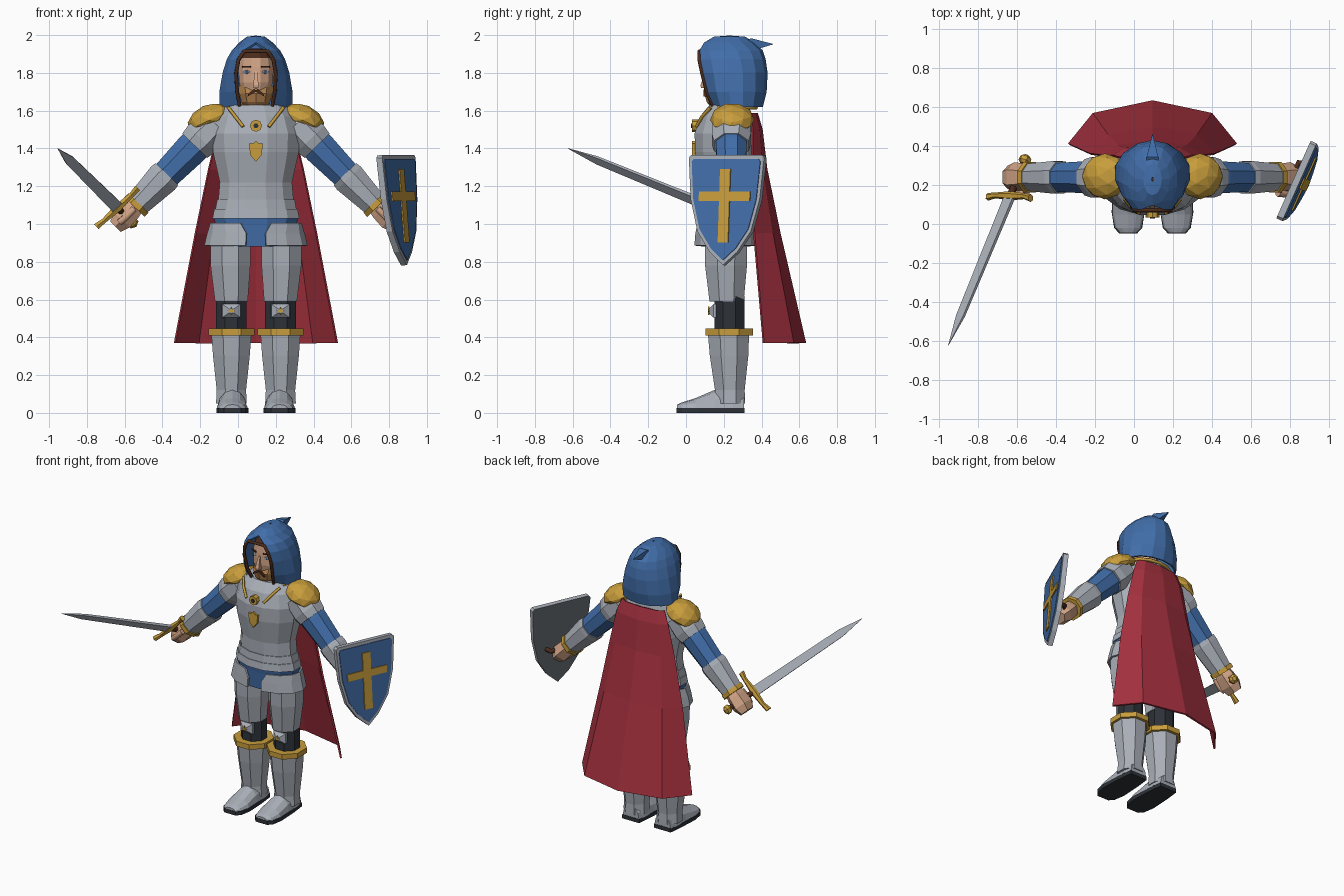
import bpy, bmesh
from math import sin, cos, asin, pi
from mathutils import Vector as V

cube = bpy.data.objects.get("Cube")
if cube:
    bpy.data.objects.remove(cube, do_unlink=True)


def colour(name, r, g, b):
    m = bpy.data.materials.new(name)
    m.use_nodes = True
    m.diffuse_color = (r, g, b, 1)
    m.node_tree.nodes["Principled BSDF"].inputs["Base Color"].default_value = (r, g, b, 1)
    return m


steel = colour("steel", .40, .43, .48)
dark_steel = colour("dark_steel", .14, .155, .165)
blue = colour("blue_cloth", .054, .156, .40)
gold = colour("gold", .58, .34, .045)
red = colour("red_cloth", .37, .03, .048)
black = colour("black_leather", .026, .032, .04)
brown = colour("brown_leather", .07, .024, .012)
skin = colour("skin", .64, .37, .24)
beard_tan = colour("beard_tan", .44, .22, .075)
white = colour("eye_white", .75, .75, .73)

X, Y, Z = V((1, 0, 0)), V((0, 1, 0)), V((0, 0, 1))
CX, CY = .095, .21          # body axis


def make(name, bm, mat, second=None, rule=None):
    bmesh.ops.remove_doubles(bm, verts=bm.verts, dist=.0005)
    bmesh.ops.recalc_face_normals(bm, faces=bm.faces)
    me = bpy.data.meshes.new(name)
    me.materials.append(mat)
    if second:
        me.materials.append(second)
        for f in bm.faces:
            f.material_index = int(rule(f))
    bm.to_mesh(me)
    bm.free()
    ob = bpy.data.objects.new(name, me)
    bpy.context.collection.objects.link(ob)
    return ob


def bridge(bm, rows, closed):
    for a, b in zip(rows, rows[1:]):
        for i in range(len(a) if closed else len(a) - 1):
            j = (i + 1) % len(a)
            bm.faces.new((a[i], a[j], b[j], b[i]))


def loft(name, mat, rings, u=X, v=Y, n=8, half=False, second=None, rule=None):
    """Closed solid through elliptical rings (centre, radius u, radius v)."""
    bm = bmesh.new()
    angles = [pi * i / n for i in range(n + 1)] if half else [2 * pi * (i + .5) / n for i in range(n)]
    rows = [[bm.verts.new(V(c) + u * ru * cos(a) + v * rv * sin(a)) for a in angles] for c, ru, rv in rings]
    bridge(bm, rows, True)
    bm.faces.new(rows[0])
    bm.faces.new(rows[-1])
    return make(name, bm, mat, second, rule)


def shell(name, mat, levels, n, side=1, thick=.012):
    """Open sheet through arcs (z, centre y, rx, ry, start, end); angle 0 is the front."""
    bm = bmesh.new()
    rows = []
    for z, cy, rx, ry, a0, a1 in levels:
        angles = [a0 + (a1 - a0) * i / n for i in range(n + 1)]
        rows.append([bm.verts.new((CX + side * rx * sin(a), cy - ry * cos(a), z)) for a in angles])
    bridge(bm, rows, False)
    ob = make(name, bm, mat)
    mod = ob.modifiers.new("thickness", "SOLIDIFY")
    mod.thickness, mod.offset = thick, 0
    return ob


def prism(name, mat, outline, origin, u, v, depth, second=None, rule=None):
    bm = bmesh.new()
    w = u.cross(v) * depth / 2
    rows = [[bm.verts.new(V(origin) + u * p + v * q + w * s) for p, q in outline] for s in (-1, 1)]
    bridge(bm, rows, True)
    bm.faces.new(rows[0])
    bm.faces.new(rows[1])
    return make(name, bm, mat, second, rule)


def tube(name, mat, points, r):
    cu = bpy.data.curves.new(name, "CURVE")
    cu.dimensions, cu.bevel_depth, cu.bevel_resolution, cu.use_fill_caps = "3D", r, 1, True
    sp = cu.splines.new("POLY")
    sp.points.add(len(points) - 1)
    for p, co in zip(sp.points, points):
        p.co = (*co, 1)
    cu.materials.append(mat)
    ob = bpy.data.objects.new(name, cu)
    bpy.context.collection.objects.link(ob)


def mirrored(half):
    return half + [(-p, q) for p, q in reversed(half) if p]


def rect(w, h):
    return [(-w, -h), (w, -h), (w, h), (-w, h)]


def upright(x, rings):
    return [((x, cy, z), rx, ry) for z, cy, rx, ry in rings]


# Breastplate with stepped waist lames
loft("breastplate", steel, upright(CX, [
    (1.03, CY, .238, .158), (1.08, CY, .228, .152), (1.08, CY, .222, .147), (1.13, CY, .212, .143),
    (1.13, CY, .206, .138), (1.22, CY, .198, .14), (1.38, CY, .235, .168), (1.48, CY, .24, .17),
    (1.57, CY, .21, .14), (1.63, CY + .02, .16, .11)]), n=12)
loft("skirt", blue, upright(CX, [(.88, CY, .2, .135), (1.0, CY, .222, .145), (1.035, CY, .232, .15)]), n=12)
loft("neck", skin, upright(CX, [(1.58, .23, .08, .08), (1.7, .23, .08, .08)]))

# Cape
shell("cape", red, [(z, cy, rx, ry, pi / 2, 3 * pi / 2) for z, cy, rx, ry in (
    (1.585, .34, .165, .035), (1.5, .35, .2, .05), (1.29, .35, .25, .075),
    (.95, .36, .32, .135), (.37, .41, .43, .22))], 4)

# Chest ornaments
prism("brooch", gold, [(.032 * cos(pi * i / 4), .032 * sin(pi * i / 4)) for i in range(8)], (CX, .05, 1.52), X, Z, .035)
prism("brooch_gem", black, [(.014 * cos(pi * i / 3), .014 * sin(pi * i / 3)) for i in range(6)], (CX, .031, 1.52), X, Z, .008)
prism("chest_emblem", gold, mirrored([(0, -.055), (.03, -.02), (.037, .04), (.015, .04), (0, .055)]),
      (CX, .043, 1.385), X, Z, .02)

# Head
loft("head", skin, upright(CX, [(1.63, .2, .05, .05), (1.68, .2, .075, .085), (1.75, .2, .092, .1),
     (1.83, .205, .097, .1), (1.88, .21, .09, .098), (1.93, .22, .06, .07)]), n=12,
     second=brown, rule=lambda f: f.calc_center_median().z > 1.88)
loft("beard", beard_tan, upright(CX, [(1.615, .19, .055, .055), (1.645, .19, .08, .08), (1.69, .193, .092, .096),
     (1.73, .21, .1, .095)]), n=10)
loft("nose", skin, upright(CX, [(1.72, .1, .018, .03), (1.735, .1, .02, .032), (1.81, .11, .01, .012)]), n=4)
prism("moustache", brown, mirrored([(0, .005), (.045, -.02), (.04, -.005), (.012, .018), (0, .014)]),
      (CX, .1, 1.695), X, Z, .015)
for s, side in ((-1, "right"), (1, "left")):
    u = V((.9, s * .44, 0)).normalized()
    eye = V((CX + s * .05, .117, 1.805))
    out = u.cross(Z)
    prism(side + "_eye", white, [(-.02, 0), (0, -.011), (.02, 0), (0, .011)], eye, u, Z, .009)
    prism(side + "_iris", blue, rect(.007, .008), eye + out * .004, u, Z, .006)
    prism(side + "_eyebrow", brown, rect(.024, .004), eye + Z * .028, u, Z, .009)

# Hood: height, front edge, back edge, half width, half opening
hood, rim = [], []
for z, yf, yb, rx, ox in ((1.62, .15, .40, .19, .085), (1.70, .115, .42, .189, .1), (1.80, .09, .425, .17, .105),
                          (1.87, .075, .415, .148, .092), (1.915, .075, .40, .124, .062),
                          (1.955, .1, .36, .085, 0), (1.985, .15, .31, .045, 0), (1.99, .22, .24, .003, 0)):
    a = asin(ox / rx)
    ry = (yb - yf) / (1 + cos(a))
    hood.append((z, yb - ry, rx, ry, a, 2 * pi - a))
    if ox:
        rim.append((ox, yf, z))
shell("hood", blue, hood, 12, thick=.014)
loft("hood_peak", blue, [((CX, .30, 1.93), .05, .045), ((CX, .345, 1.95), .042, .047), ((CX, .46, 1.952), .002, .002)],
     u=X, v=Z, n=4)
tube("hood_trim", brown, [(CX - x, y - .004, z) for x, y, z in rim] + [(CX + x, y - .004, z) for x, y, z in reversed(rim)], .011)
tube("cape_cord", gold, [(CX + .17 * sin(a), .245 - .125 * cos(a), 1.615) for a in
                         [pi * (.3 + 1.4 * i / 10) for i in range(11)]], .011)

for s, side in ((-1, "right"), (1, "left")):
    def at(off, y, z):
        return V((CX + s * off, y, z))

    tube(side + "_chest_cord", gold, [at(.145, .13, 1.615), at(.11, .085, 1.57), at(.068, .055, 1.515)], .009)

    # Hip plate
    shell(side + "_hip_plate", steel, [(1.005, CY, .236, .152, .35, 2.9), (.95, CY, .252, .158, .2, 2.95),
                                       (.885, CY, .268, .163, .2, 2.95)], 6, s)

    # Leg
    x = CX + s * .13
    loft(side + "_thigh", steel, [((x, .215, .59), .094, .098), (at(.135, .212, .78), .114, .12),
                                  (at(.135, .212, .92), .115, .122)])
    loft(side + "_knee", black, upright(x, [(.4, .23, .088, .086), (.62, .23, .088, .086)]))
    loft(side + "_knee_plate", steel, [((x, .16, .54), .07, .052), ((x, .145, .54), .068, .05), ((x, .122, .54), .02, .016)],
         u=X, v=Z, n=4)
    prism(side + "_knee_star", gold, [((.022, .008)[i % 2] * sin(pi * i / 4), (.022, .008)[i % 2] * cos(pi * i / 4))
                                      for i in range(8)], (x, .12, .54), X, Z, .008)
    loft(side + "_greave", steel, upright(x, [(.05, .232, .088, .088), (.12, .232, .084, .085), (.3, .228, .105, .11),
                                              (.42, .225, .115, .118)]))
    loft(side + "_greave_band", gold, upright(x, [(.41, .228, .132, .136), (.446, .228, .132, .136)]))

    # Boot
    x = CX + s * .125
    prism(side + "_sole", black, mirrored([(.045, -.05), (.072, -.02), (.085, .06), (.078, .2), (.066, .31)]),
          (x, 0, .0135), X, Y, .027)
    loft(side + "_boot", steel, [((x, y, .026), w, h) for y, w, h in (
        (.307, .064, .08), (.25, .075, .105), (.15, .078, .095), (.05, .082, .052), (-.02, .068, .03), (-.047, .04, .018))],
        u=X, v=Z, n=6, half=True)

    # Arm, built along a line sloping down and out
    down = V((s * .7, 0, -.714)).normalized()
    across = down.cross(Y)

    def limb(name, mat, rings, n=8):
        loft(side + name, mat, [(at(.24, .24, 1.5) + down * t, a, b) for t, a, b in rings], u=across, v=Y, n=n)

    limb("_spaulder", steel, [(-.04, .1, .105), (.07, .108, .112), (.12, .1, .1)])
    limb("_sleeve", blue, [(0, .09, .09), (.14, .095, .088), (.38, .08, .078)])
    limb("_bracer", steel, [(.33, .09, .088), (.36, .095, .09), (.56, .072, .075)])
    limb("_cuff_band", gold, [(.545, .08, .084), (.575, .08, .084)])
    limb("_fist", skin, [(.55, .05, .055), (.6, .062, .07), (.67, .066, .078), (.72, .045, .06)], 6)
    tube(side + "_thumb", skin, [at(.645, .16, 1.08), at(.69, .155, 1.035), at(.72, .17, 1.01)], .02)

    # Gold shoulder dome
    bm = bmesh.new()
    bmesh.ops.create_icosphere(bm, subdivisions=2, radius=1)
    for vert in bm.verts:
        p = vert.co.copy()
        vert.co = at(.245, .245, 1.55) + V((s * .9, 0, -.42)) * p.x * .125 + Y * p.y * .118 \
            + V((s * .42, 0, .9)) * max(p.z, -.25) * .083
    make(side + "_shoulder_guard", bm, gold)

# Sword
guard = V((-.637, .145, 1.085))
aim = (V((-.955, -.625, 1.40)) - guard)
length = aim.length
aim.normalize()
wide = (V((.22, 0, .2)) - aim * aim.dot(V((.22, 0, .2)))).normalized()
flat = aim.cross(wide)
loft("sword_blade", steel, [(guard + aim * t, w, d) for t, w, d in (
    (0, .046, .013), (length * .8, .036, .01), (length, .001, .001))], u=wide, v=flat, n=4).data
bm = bmesh.new()
loft("sword_guard", gold, [(guard + wide * t - aim * b, r, r) for t, b, r in (
    (-.15, -.01, .02), (-.1, 0, .015), (0, 0, .024), (.1, 0, .015), (.15, -.01, .02))], u=aim, v=flat, n=6)
bm.free()
tube("sword_grip", brown, [guard, guard - aim * .2], .018)
loft("sword_pommel", gold, [(guard - aim * t, r, r) for t, r in ((.19, .018), (.205, .032), (.225, .032), (.24, .014))],
     u=wide, v=flat, n=6)

# Shield
su = V((.406, .914, 0)).normalized()
sv = V((-.075, .033, 1)).normalized()
face = su.cross(sv)
centre = V((.855, .213, 1.1))
outline = mirrored([(0, -.32), (.08, -.25), (.155, -.14), (.2, .03), (.218, .25), (.205, .265)])
prism("shield_body", steel, outline, centre, su, sv, .034, dark_steel, lambda f: f.normal.dot(face) < -.5)
prism("shield_field", blue, [(p * .91, q * .92) for p, q in outline], centre + face * .018, su, sv, .009)
prism("shield_cross_upright", gold, rect(.03, .195), centre + face * .025 - sv * .005, su, sv, .009)
prism("shield_cross_bar", gold, rect(.148, .025), centre + face * .025 + sv * .045, su, sv, .009)
tube("shield_strap", brown, [centre + su * t - face * d - sv * .055 for t, d in
                             ((-.09, .01), (-.08, .055), (.09, .055), (.1, .01))], .015)
